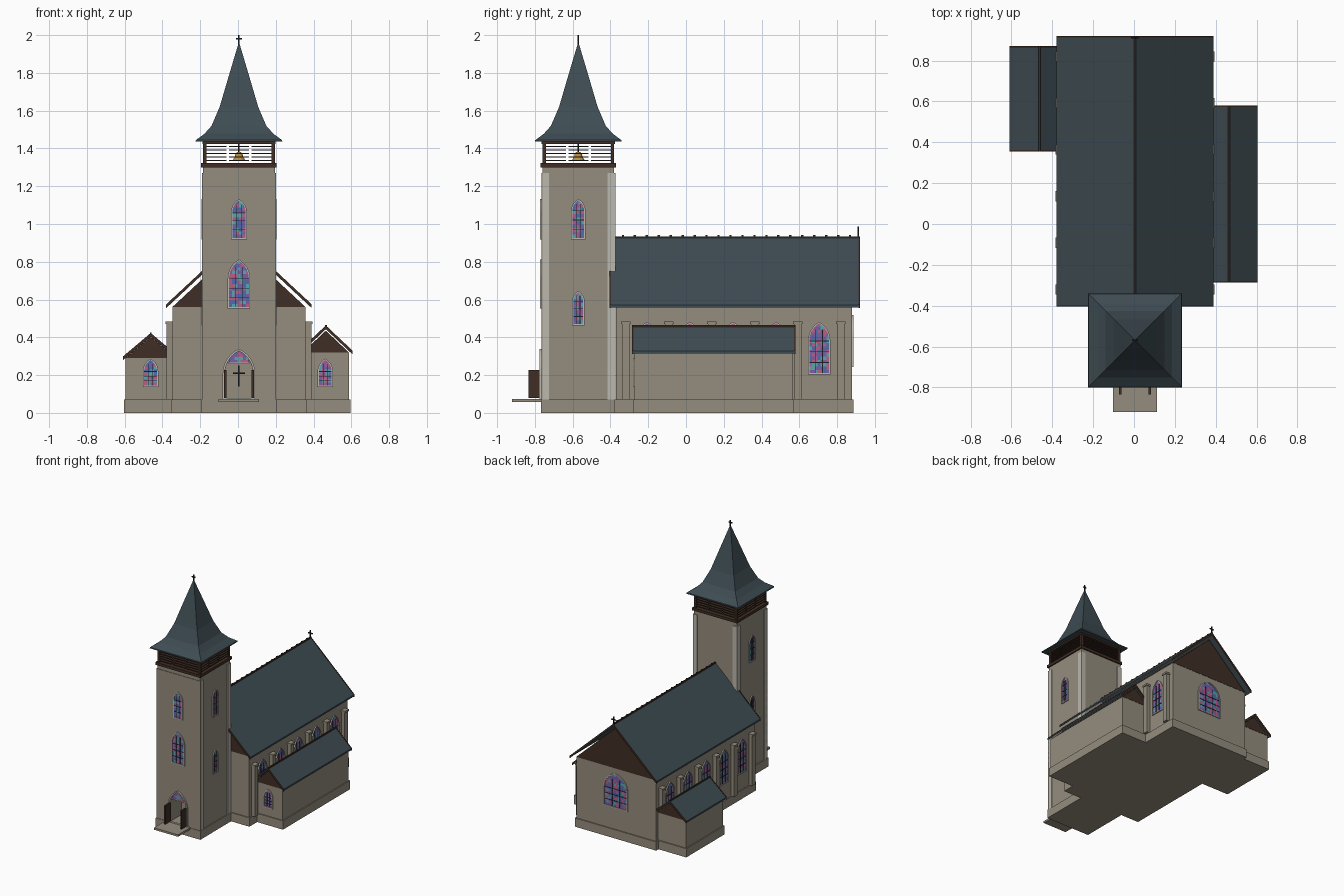
import bpy, bmesh, math, random
from mathutils import Vector as V

if "Cube" in bpy.data.objects:
    bpy.data.objects.remove(bpy.data.objects["Cube"])
random.seed(4)
C = 0.005      # centre line in x
TY = -0.57     # tower centre in y


def mat(name, r, g, b):
    m = bpy.data.materials.new(name)
    m.diffuse_color = (r, g, b, 1)
    m.use_nodes = True
    m.node_tree.nodes["Principled BSDF"].inputs["Base Color"].default_value = m.diffuse_color
    return m


STONE = mat("wall stone", .30, .265, .21)
TRIM = mat("light stone", .50, .48, .42)
SLATE = mat("blue slate", .048, .072, .085)
WOOD = mat("dark brown wood", .05, .027, .018)
IRON = mat("black iron", .012, .012, .014)
GOLD = mat("bell bronze", .50, .29, .06)
GLASS = [mat("teal glass", .10, .38, .42), mat("purple glass", .20, .11, .38),
         mat("rose glass", .48, .11, .24), mat("blue glass", .07, .15, .42)]


def finish(name, bm, mats):
    bmesh.ops.recalc_face_normals(bm, faces=bm.faces[:])
    me = bpy.data.meshes.new(name)
    bm.to_mesh(me)
    bm.free()
    for m in mats:
        me.materials.append(m)
    ob = bpy.data.objects.new(name, me)
    bpy.context.collection.objects.link(ob)
    return ob


def boxes(name, lims, m):
    """One object made of boxes (x0, x1, y0, y1, z0, z1)."""
    bm = bmesh.new()
    for x0, x1, y0, y1, z0, z1 in lims:
        vs = bmesh.ops.create_cube(bm, size=1)["verts"]
        for v in vs:
            v.co = V(((x0, x1)[v.co.x > 0], (y0, y1)[v.co.y > 0], (z0, z1)[v.co.z > 0]))
    return finish(name, bm, [m])


def prism(name, pts, vec, m):
    bm = bmesh.new()
    f = bm.faces.new([bm.verts.new(p) for p in pts])
    r = bmesh.ops.extrude_face_region(bm, geom=[f])
    bmesh.ops.translate(bm, verts=[g for g in r["geom"] if isinstance(g, bmesh.types.BMVert)], vec=vec)
    bm.faces.ensure_lookup_table()
    if f.is_valid and not any(g is f for g in bm.faces):
        bm.faces.new(f.verts)
    return finish(name, bm, [m])


def arch(w, h, rise):
    """Pointed arch outline, base at 0."""
    a = w / 2
    R = (a * a + rise * rise) / (2 * a)
    top = math.asin(min(1, rise / R))
    arc = [(a - R + R * math.cos(top * i / 6), h - rise + R * math.sin(top * i / 6)) for i in range(7)]
    return [(-a, 0), (a, 0)] + arc + [(-x, z) for x, z in reversed(arc[:-1])]


def surround(name, P, w, h, rise, n, t, d):
    """Light stone arch ring standing proud of the wall."""
    u = V((-n.y, n.x, 0))
    bm = bmesh.new()
    rings = []
    for pts, dz in ((arch(w, h, rise), 0), (arch(w + 2 * t, h + 2 * t, rise + t), -t)):
        for k in (-.004, d):
            rings.append([bm.verts.new(P + u * a + V((0, 0, b + dz)) + n * k) for a, b in pts])
    i0, i1, o0, o1 = rings
    N = len(i0)
    for A, B in ((i0, i1), (i1, o1), (o1, o0)):
        for j in range(N):
            k = (j + 1) % N
            bm.faces.new((A[j], A[k], B[k], B[j]))
    return finish(name, bm, [TRIM])


def glass(name, P, w, h, rise, n):
    """Arched plate cut into coloured panes."""
    u = V((-n.y, n.x, 0))
    bm = bmesh.new()
    bm.faces.new([bm.verts.new(P + u * a + V((0, 0, b)) + n * .002) for a, b in arch(w, h, rise)])
    cols, rows = max(4, round(w / .016)), max(4, round(h / .018))
    cuts = [(P + u * (w * (i / cols - .5)), u) for i in range(1, cols)]
    cuts += [(P + V((0, 0, h * i / rows)), V((0, 0, 1))) for i in range(1, rows)]
    for co, no in cuts:
        bmesh.ops.bisect_plane(bm, geom=bm.verts[:] + bm.edges[:] + bm.faces[:], plane_co=co, plane_no=no)
    for f in bm.faces:
        f.material_index = random.randrange(4)
    return finish(name, bm, GLASS)


def window(name, x, y, z, w, h, n):
    P, n = V((x, y, z)), V(n)
    rise = min(.9 * w, .45 * h)
    glass(name + "_glass", P, w, h, rise, n)
    surround(name + "_surround", P, w, h, rise, n, .007, .008)
    # lead bars
    u = V((abs(n.y), abs(n.x), 0))
    bars = []
    for k in (-1, 1):
        bars.append((u * (k * w / 6 - .0015), u * (k * w / 6 + .0015), 0, h - rise * .35))
    for k in range(1, 4):
        zz = (h - rise) * k / 3
        bars.append((u * (-w / 2), u * (w / 2), zz - .0015, zz + .0015))
    lims = []
    for a, b, z0, z1 in bars:
        a, b = P + a, P + b + n * .005
        lims.append((min(a.x, b.x), max(a.x, b.x), min(a.y, b.y), max(a.y, b.y), z + z0, z + z1))
    boxes(name + "_lead", lims, IRON)


def gable_roof(name, cx, hw, y0, y1, ze, zr, wall_hw, g0, g1, wall_top):
    """Thin gabled roof with bargeboards, ridge and timber gables."""
    def shell(nm, a, b, t, up, m):
        s = [(-hw, ze + up), (0, zr + up), (hw, ze + up), (hw, ze - t), (0, zr - t), (-hw, ze - t)]
        prism(nm, [V((cx + x, a, z)) for x, z in s], V((0, b - a, 0)), m)
    shell(name + "_roof", y0 + .004, y1 - .004, .013, 0, SLATE)
    for i, y in enumerate((y0, y1 - .008)):
        shell(f"{name}_bargeboard_{i}", y, y + .008, .017, .003, WOOD)
    boxes(name + "_ridge", [(cx - .005, cx + .005, y0, y1, zr - .008, zr + .005)], WOOD)
    apex = wall_top + wall_hw * (zr - ze) / hw
    prism(name + "_gable", [V((cx - wall_hw, g0, wall_top)), V((cx + wall_hw, g0, wall_top)), V((cx, g0, apex))],
          V((0, g1 - g0, 0)), WOOD)


def cross(name, x, y, z, h):
    w = h * .28
    boxes(name, [(x - .004, x + .004, y - .004, y + .004, z, z + h),
                 (x - w, x + w, y - .0035, y + .0035, z + h * .6, z + h * .6 + .008)], IRON)


# Walls and plinths
walls = {"nave": (C - .353, C + .353, -.37, .88, 0, .56),
         "right_wing": (.34, .587, -.272, .565, 0, .32),
         "left_wing": (-.595, -.34, .38, .85, 0, .29),
         "tower": (C - .19, C + .19, TY - .19, TY + .19, 0, 1.305)}
obs = {}
for k, l in walls.items():
    obs[k] = boxes(k + "_walls", [l], STONE)
boxes("plinth", [(l[0] - .008, l[1] + .008, l[2] - .008, l[3] + .008, 0, .07)
                 for k, l in walls.items()], STONE)

# Roofs
gable_roof("nave", C, .385, -.405, .92, .572, .93, .353, -.372, .882, .56)
gable_roof("right_wing", .465, .14, -.287, .58, .328, .46, .122, -.274, .567, .32)
gable_roof("left_wing", -.462, .148, .355, .87, .295, .42, .133, .378, .852, .29)
boxes("ridge_crest", [(C - .004, C + .004, -.34 + i * .0633, -.328 + i * .0633, .93, .942) for i in range(20)], WOOD)
cross("nave_cross", C, .912, .92, .068)

# Nave pilasters and windows
ys = [-.32 + .228 * i for i in range(6)]
pil = []
for s in (-1, 1):
    for y in ys:
        for a, d, z0, z1 in ((.02, .03, .07, .47), (.025, .036, .47, .485)):
            x = sorted((C + s * .35, C + s * (.353 + d)))
            pil.append((*x, y - a, y + a, z0, z1))
    for i in range(5):
        window(f"nave_window_{'left' if s < 0 else 'right'}_{i}", C + s * .353, ys[i] + .113, .21, .105, .265, (s, 0, 0))
boxes("nave_pilasters", pil, STONE)
window("rear_window", C, .88, .25, .20, .26, (0, 1, 0))
window("right_wing_window", .462, -.272, .145, .068, .135, (0, -1, 0))
window("left_wing_window", -.463, .38, .145, .068, .135, (0, -1, 0))

# Tower corner strips and windows
strips = []
for sx in (-1, 1):
    xe = sorted((C + sx * .185, C + sx * .196))
    for sy in (-1, 1):
        ye = sorted((TY + sy * .154, TY + sy * .19))
        strips.append((*xe, *ye, .07, 1.27))
    strips.append((*sorted((C + sx * .158, C + sx * .196)), TY + .185, TY + .196, .07, 1.27))
    window(f"tower_upper_window_{sx}", C + sx * .19, TY, .925, .062, .20, (sx, 0, 0))
    window(f"tower_lower_window_{sx}", C + sx * .19, TY, .47, .052, .168, (sx, 0, 0))
boxes("tower_corner_strips", strips, TRIM)
boxes("tower_front_facing", [(C - .196, C + .196, TY - .194, TY - .18, .07, 1.27)], STONE)
FY = TY - .194
window("tower_front_upper_window", C, FY, .925, .07, .20, (0, -1, 0))
window("tower_front_window", C, FY, .56, .105, .245, (0, -1, 0))

# Doorway recess cut through the tower front
outline = arch(.15, .255, .12)
cutter = prism("door_cutter", [V((C + x, FY - .1, .072 + z)) for x, z in outline], V((0, .25, 0)), STONE)
cutter.hide_render = True
cutter.hide_viewport = True
for ob in (obs["tower"], bpy.data.objects["tower_front_facing"]):
    b = ob.modifiers.new("doorway", "BOOLEAN")
    b.operation, b.object, b.solver = "DIFFERENCE", cutter, "EXACT"
surround("door_surround", V((C, FY, .078)), .15, .25, .12, V((0, -1, 0)), .011, .012)
glass("door_fanlight", V((C, FY, .265)), .105, .06, .058, V((0, -1, 0)))
boxes("door_lintel", [(C - .07, C + .07, FY - .004, FY + .01, .258, .266)], TRIM)
boxes("open_doors", [(C + s * .073 - .006, C + s * .073 + .006, FY - .07, FY + .002, .078, .226) for s in (-1, 1)], WOOD)
cross("altar_cross", C, FY + .142, .14, .11)
boxes("door_step", [(C - .107, C + .107, -.92, FY + .01, .058, .074)], STONE)

# Belfry: sill, head beam, corner posts, louvres
boxes("belfry_sill", [(C - .2, C + .2, TY - .2, TY + .2, 1.30, 1.322)], WOOD)
boxes("belfry_head", [(C - .194, C + .194, TY - .194, TY + .194, 1.424, 1.442)], WOOD)
boxes("belfry_posts", [(C + i * .181 - .009, C + i * .181 + .009, TY + j * .181 - .009, TY + j * .181 + .009, 1.32, 1.43)
                       for i in (-1, 1) for j in (-1, 1)], WOOD)
sl = []
for s in (-1, 1):
    for z in range(5):
        zz = 1.334 + z * .0185
        for k in (-1, 0, 1):
            c = k * .119
            sl.append((C + c - .053, C + c + .053, TY + s * .178 - .011, TY + s * .178 + .011, zz, zz + .006))
            sl.append((C + s * .178 - .011, C + s * .178 + .011, TY + c - .053, TY + c + .053, zz, zz + .006))
boxes("belfry_louvres", sl, WOOD)


def loft(name, prof, n, rot, m):
    """Stack of n-sided rings (radius, z) around the tower axis."""
    bm = bmesh.new()
    rings = [[bm.verts.new((C + r * math.cos(rot + math.tau * i / n), TY + r * math.sin(rot + math.tau * i / n), z))
              for i in range(n)] for r, z in prof]
    for A, B in zip(rings, rings[1:]):
        for i in range(n):
            bm.faces.new((A[i], A[(i + 1) % n], B[(i + 1) % n], B[i]))
    bm.faces.new(rings[0])
    bm.faces.new(rings[-1])
    return finish(name, bm, [m])


loft("bell", [(.034, 1.335), (.03, 1.343), (.022, 1.355), (.019, 1.372), (.009, 1.382)], 16, 0, GOLD)
loft("bell_hanger", [(.004, 1.38), (.004, 1.43)], 8, 0, IRON)
# Flared square spire
q = math.sqrt(2)
loft("spire", [(w * q, z) for w, z in ((.23, 1.436), (.228, 1.444), (.182, 1.478), (.145, 1.52), (.102, 1.62),
                                        (.055, 1.78), (.002, 1.958))], 4, math.pi / 4, SLATE)
cross("spire_cross", C, TY, 1.945, .055)
